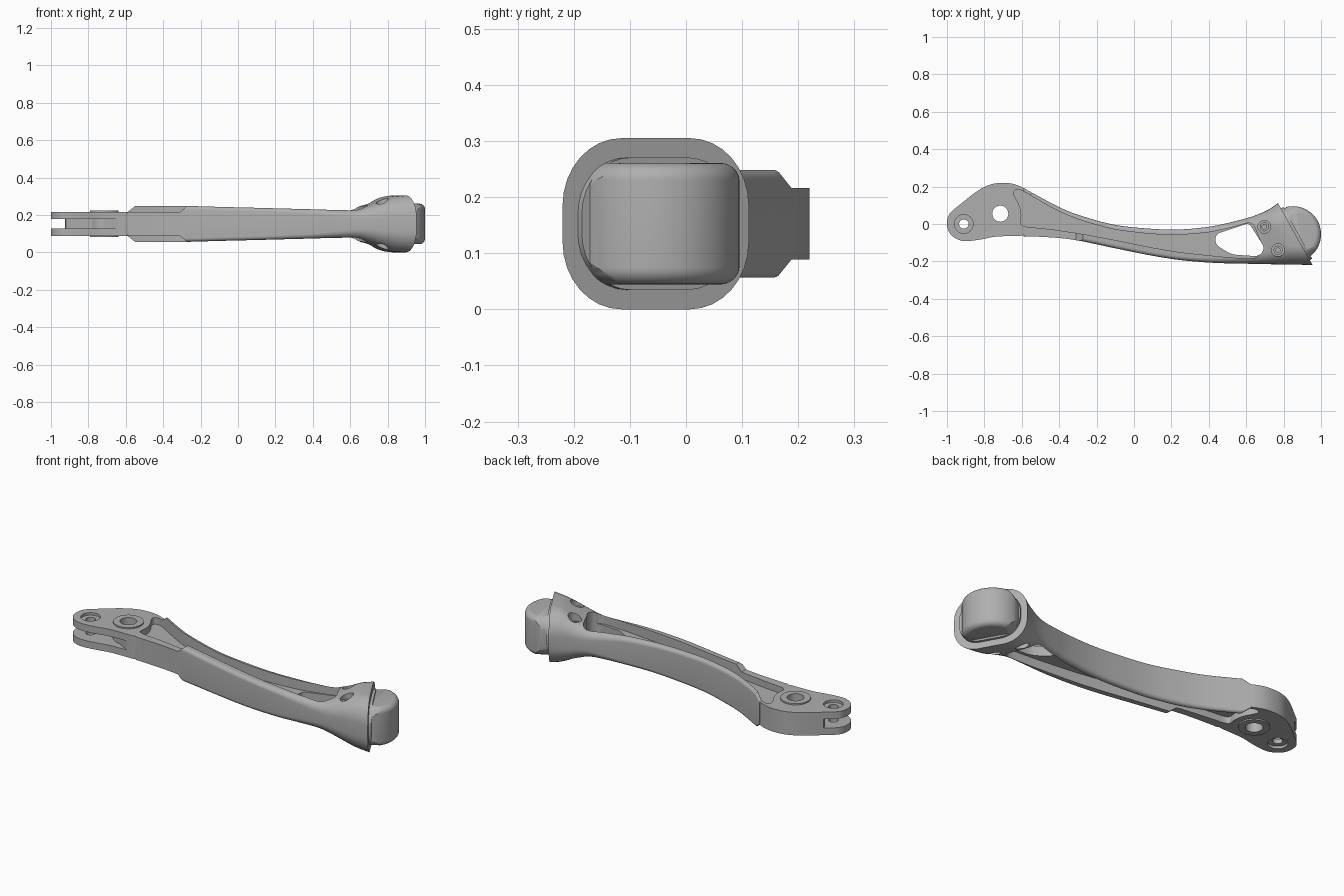
import bpy, bmesh, math
from mathutils import Vector

if "Cube" in bpy.data.objects:
    bpy.data.objects.remove(bpy.data.objects["Cube"])

CZ = 0.1525  # mid height of the symmetric arm
grey = bpy.data.materials.new("satin_grey")
grey.diffuse_color = (0.43, 0.43, 0.43, 1)
grey.use_nodes = True
grey.node_tree.nodes["Principled BSDF"].inputs["Base Color"].default_value = grey.diffuse_color


def loft(name, rings):
    """Skin a list of closed rings and cap both ends."""
    bm = bmesh.new()
    vs = [[bm.verts.new(p) for p in ring] for ring in rings]
    n = len(vs[0])
    for a, b in zip(vs, vs[1:]):
        for i in range(n):
            j = (i + 1) % n
            bm.faces.new((a[i], a[j], b[j], b[i]))
    bm.faces.new(vs[0][::-1])
    bm.faces.new(vs[-1])
    bmesh.ops.recalc_face_normals(bm, faces=bm.faces)
    me = bpy.data.meshes.new(name)
    bm.to_mesh(me)
    bm.free()
    ob = bpy.data.objects.new(name, me)
    bpy.context.collection.objects.link(ob)
    me.materials.append(grey)
    return ob


def rounded(pts, r):
    """Round every corner of a closed 2D outline, cutting back at most r."""
    out = []
    for i, p in enumerate(pts):
        p, a, b = Vector(p), Vector(pts[i - 1]), Vector(pts[(i + 1) % len(pts)])
        s = p + (a - p).normalized() * min(r, (a - p).length * 0.49)
        e = p + (b - p).normalized() * min(r, (b - p).length * 0.49)
        for k in range(6):
            t = k / 5
            out.append(s * (1 - t) ** 2 + p * 2 * t * (1 - t) + e * t * t)
    return out


def prism(name, pts, z0, z1):
    return loft(name, [[(p[0], p[1], z) for p in pts] for z in (z0, z1)])


def circle(c, r, n=48):
    return [(c[0] + r * math.cos(math.tau * i / n), c[1] + r * math.sin(math.tau * i / n))
            for i in range(n)]


def rod(name, c, r, z0, z1):
    return prism(name, circle(c, r), z0, z1)


def section(ux, uy, lx, ly, hz, r, seg=8):
    """Upright rounded rectangle spanning two plan points."""
    u, l = Vector((ux, uy, CZ)), Vector((lx, ly, CZ))
    mid, d, h = (u + l) / 2, (l - u).normalized(), (l - u).length / 2
    r = min(r, h * 0.95, hz * 0.95)
    ring = []
    for q, (sx, sz) in enumerate(((1, 1), (-1, 1), (-1, -1), (1, -1))):
        for k in range(seg + 1):
            a = math.pi / 2 * (q + k / seg)
            x = sx * (h - r) + r * math.cos(a)
            ring.append(mid + d * x + Vector((0, 0, sz * (hz - r) + r * math.sin(a))))
    return ring


def boolean(ob, tool, op='DIFFERENCE'):
    m = ob.modifiers.new("cut", 'BOOLEAN')
    m.operation, m.object, m.solver = op, tool, 'EXACT'
    bpy.context.view_layer.objects.active = ob
    bpy.ops.object.modifier_apply(modifier=m.name)
    bpy.data.objects.remove(tool)


# Arm beam: stations of upper point, lower point, half height, corner radius
st = [(-.59, .193, -.59, -.066, .064, .01), (-.55, .17, -.55, -.066, .096, .015),
      (-.4, .09, -.4, -.075, .096, .018), (-.28, .043, -.28, -.092, .096, .02),
      (-.1, -.005, -.1, -.13, .091, .02), (.1, -.026, .1, -.17, .086, .02),
      (.25, -.029, .25, -.193, .082, .022), (.4, -.015, .4, -.206, .078, .026),
      (.5, .005, .52, -.211, .075, .035), (.58, .025, .64, -.213, .078, .05),
      (.64, .043, .72, -.215, .098, .07), (.69, .063, .80, -.216, .124, .09),
      (.73, .084, .87, -.217, .145, .11), (.77, .112, .955, -.22, .1525, .12)]
rings = [section(*st[0])]
for i in range(1, len(st) - 1):
    p = [st[i - 1] if i > 1 else st[1], st[i], st[i + 1], st[min(i + 2, len(st) - 1)]]
    for k in range(5):
        t = k / 5
        rings.append(section(*[
            b + .5 * t * (c - a + t * (2 * a - 5 * b + 4 * c - d + t * (3 * (b - c) + d - a)))
            for a, b, c, d in zip(*p)]))
rings.append(section(*st[-1]))
beam = loft("arm_beam", rings)

# Fork plate at the pivot end
plate_pts = [(-1, .03), (-.98, .065), (-.92, .112), (-.86, .162), (-.8, .2), (-.74, .22),
             (-.66, .22), (-.6, .199), (-.572, .18), (-.572, -.063), (-.65, -.064),
             (-.75, -.067), (-.82, -.084), (-.89, -.092), (-.93, -.09), (-.975, -.065),
             (-1, -.025)]
plate = prism("fork_plate", rounded(plate_pts, .04), CZ - .064, CZ + .064)

# Pockets on both faces leave a thin web between the flanges
pocket = [(-.65, .165), (-.635, .185), (-.6, .182), (-.5, .121), (-.4, .066), (-.28, .017),
          (-.1, -.032), (.1, -.055), (.25, -.058), (.4, -.046), (.55, -.012), (.63, .016),
          (.66, -.05), (.69, -.13), (.66, -.187), (.5, -.178), (.25, -.152), (.1, -.127),
          (-.1, -.086), (-.28, -.052), (-.45, -.027), (-.612, -.012), (-.60, .04),
          (-.61, .10)]
for ob in (beam, plate):
    for s in (-1, 1):
        z = sorted((CZ + s * .027, CZ + s * .2))
        boolean(ob, prism("cutter", rounded(pocket, .05), *z))

# Lowered front flange near the pivot
for s in (-1, 1):
    ramp = [(-.7, .064), (-.31, .064), (-.27, .098), (-.27, .15), (-.7, .15)]
    boolean(beam, loft("cutter", [[(x, y, CZ + s * z) for x, z in ramp]
                                  for y in (-.2, -.005)]))

# Window through the web
window = [(.435, -.055), (.435, -.11), (.52, -.163), (.67, -.173), (.70, -.13),
          (.615, .005), (.585, -.005)]
boolean(beam, prism("cutter", rounded(window, .03), -.1, .5))

# Fork slot, pin hole with counterbores, and pivot hole
slot = [(-1.1, -.2), (-.64, -.2), (-.64, -.065), (-.92, .09), (-.95, .2), (-1.1, .2)]
boolean(plate, prism("cutter", slot, CZ - .025, CZ + .025))
pin, pivot = (-.91, 0), (-.715, .055)
boolean(plate, rod("cutter", pin, .025, -.1, .5))
for s in (-1, 1):
    boolean(plate, rod("cutter", pin, .05, *sorted((CZ + s * .05, CZ + s * .2))))
boolean(plate, rod("cutter", pivot, .05, -.1, .5))
boss = rod("pivot_boss", pivot, .077, CZ - .071, CZ + .071)
boolean(boss, rod("cutter", pivot, .043, -.1, .5))
parts = [beam, plate, boss]

# Screws sunk in the head, on both faces
for c, h in (((.697, -.015), .07), ((.77, -.14), .085)):
    for s in (-1, 1):
        boolean(beam, rod("cutter", c, .034, *sorted((CZ + s * h, CZ + s * .3))))
        screw = rod("head_screw", c, .024, *sorted((CZ + s * (h - .01), CZ + s * (h + .012))))
        boolean(screw, rod("cutter", c, .012, *sorted((CZ + s * (h + .002), CZ + s * .3))))
        parts.append(screw)


# Seat ring and rounded pad on the slanted end face
def end_block(name, hu, hz, r, n0, n1):
    u, n, c = Vector((.487, -.873)), Vector((.873, .487)), Vector((.864, -.054))
    return loft(name, [section(*(c - u * hu + n * d), *(c + u * hu + n * d), hz, r)
                       for d in (n0, n1)])


ring = end_block("pad_seat", .158, .118, .1, -.02, .013)
prof = [(s, a) for s, a in [(-1, -math.pi / 2 + k * math.pi / 16) for k in range(9)]
        + [(1, k * math.pi / 16) for k in range(9)]]
pad = loft("end_pad", [[(x, y, CZ + s * .078 + .03 * math.sin(a)) for x, y in
                        circle((.85, -.055), .12 + .03 * math.cos(a), 96)] for s, a in prof])
boolean(pad, end_block("cutter", .15, .115, .08, -.015, .3), 'INTERSECT')
parts += [ring, pad]

# Smooth curved surfaces while keeping crisp edges
for ob in parts:
    bpy.ops.object.select_all(action='DESELECT')
    ob.select_set(True)
    bpy.context.view_layer.objects.active = ob
    bpy.ops.object.shade_smooth_by_angle(angle=math.radians(28))
